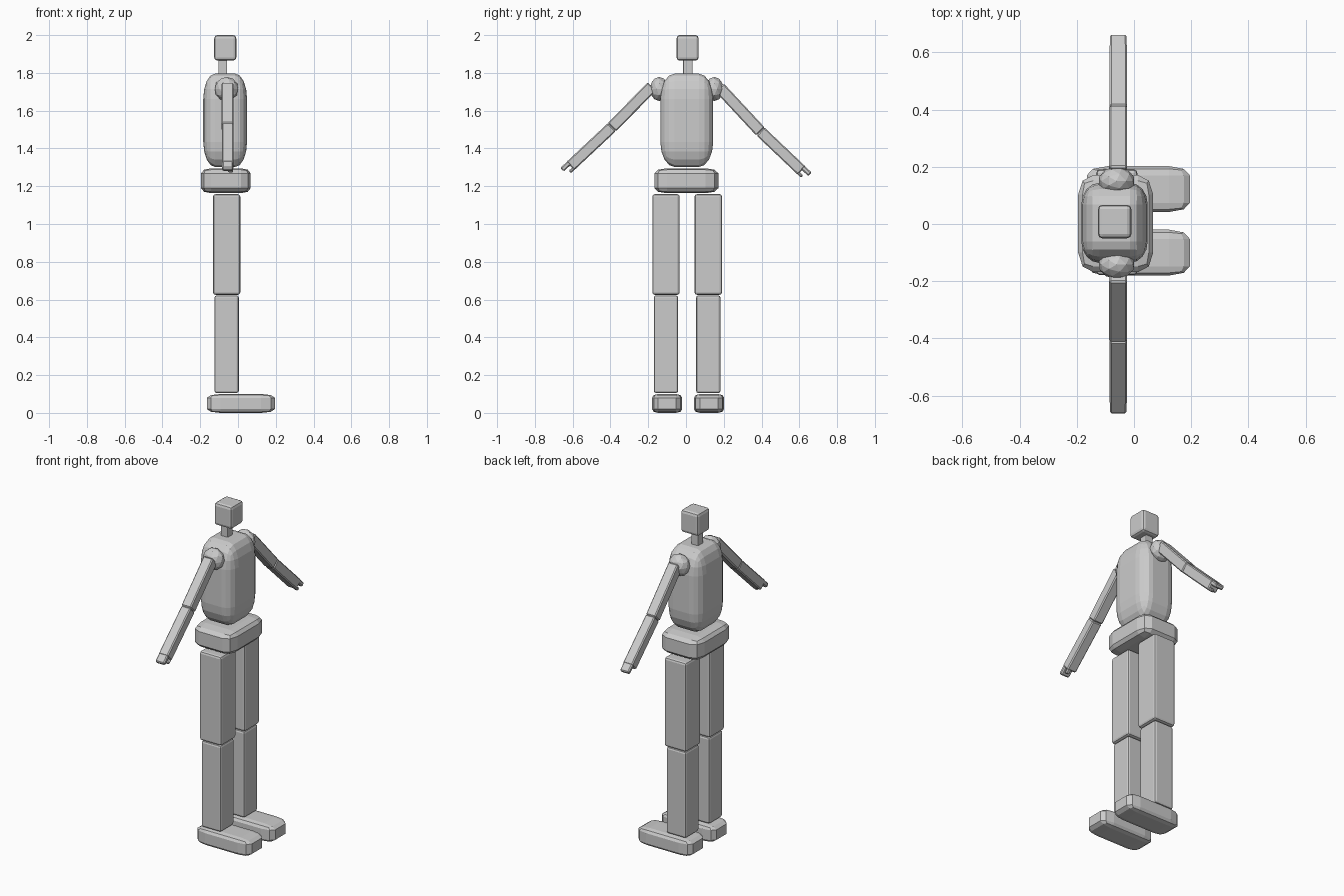
import bpy, bmesh
from mathutils import Matrix, Vector

if "Cube" in bpy.data.objects:
    bpy.data.objects.remove(bpy.data.objects["Cube"])


def block(name, lo, hi, ratio=0.1, segments=2, uniform=None):
    """Bevelled box between two corners; bevel is proportional or a fixed width."""
    lo, hi = Vector(lo), Vector(hi)
    size = hi - lo
    scale = Matrix.Diagonal((*size, 1))
    bm = bmesh.new()
    bmesh.ops.create_cube(bm, size=1)
    if uniform:
        bm.transform(scale)
    bmesh.ops.bevel(bm, geom=bm.edges[:], offset=uniform or ratio,
                    segments=segments, profile=0.5, affect='EDGES')
    if not uniform:
        bm.transform(scale)
    return finish(name, bm, Matrix.Translation((lo + hi) / 2))


def finish(name, bm, matrix):
    bmesh.ops.recalc_face_normals(bm, faces=bm.faces[:])
    mesh = bpy.data.meshes.new(name)
    bm.to_mesh(mesh)
    bm.free()
    ob = bpy.data.objects.new(name, mesh)
    ob.matrix_world = matrix
    bpy.context.collection.objects.link(ob)
    return ob


def bar(name, a, b, x0, x1, thick, offset=0.0):
    """Slim bevelled box from a to b, both (y, z), spanning x0..x1."""
    a, b = Vector((0, *a)), Vector((0, *b))
    along = (b - a).normalized()
    xaxis = Vector((1, 0, 0))
    up = along.cross(xaxis)
    if up.z < 0:
        up = -up
    length = (b - a).length
    ob = block(name, (-(x1 - x0) / 2, -thick / 2, -length / 2),
               ((x1 - x0) / 2, thick / 2, length / 2), uniform=0.006, segments=1)
    side = along.cross(xaxis)
    rot = Matrix((xaxis, side, along)).transposed().to_4x4()
    centre = (a + b) / 2 + up * offset + xaxis * (x0 + x1) / 2
    ob.matrix_world = Matrix.Translation(centre) @ rot


# Head, neck, torso, pelvis
block("head", (-0.126, -0.05, 1.865), (-0.009, 0.067, 2.0), 0.13, 2)
block("neck", (-0.104, -0.016, 1.785), (-0.057, 0.035, 1.873), 0.1, 2)
block("torso", (-0.184, -0.136, 1.302), (0.048, 0.144, 1.796), 0.27, 4)
block("pelvis", (-0.195, -0.168, 1.163), (0.067, 0.171, 1.295), 0.2, 2)

# Legs and feet
for side, s in (("right", -1), ("left", 1)):
    def leg(name, c, w, x0, x1, z0, z1, **kw):
        block(f"{side}_{name}", (x0, c - w / 2, z0), (x1, c + w / 2, z1), **kw)
    c = 0.006 + s * 0.112
    leg("thigh", c, 0.145, -0.132, 0.012, 0.625, 1.158, uniform=0.013)
    leg("shin", c, 0.129, -0.125, 0.004, 0.105, 0.622, uniform=0.012)
    leg("foot", 0.011 + s * 0.111, 0.16, -0.165, 0.195, 0.0, 0.1, ratio=0.2)

# Shoulders and arms; the two arms hang at slightly different heights
arms = {
    "right": ((-0.18, 1.728), (-0.392, 1.513), (-0.612, 1.307), (-0.142, 1.715)),
    "left": ((0.178, 1.722), (0.394, 1.490), (0.612, 1.283), (0.15, 1.715)),
}
for side, (top, elbow, wrist, ball) in arms.items():
    bm = bmesh.new()
    bmesh.ops.create_icosphere(bm, subdivisions=2, radius=1)
    finish(f"{side}_shoulder", bm,
           Matrix.Translation((-0.061, *ball)) @ Matrix.Diagonal((0.064, 0.05, 0.064, 1)))
    bar(f"{side}_upper_arm", top, elbow, -0.087, -0.024, 0.062)
    bar(f"{side}_forearm", elbow, wrist, -0.085, -0.024, 0.06)
    d = (Vector(wrist) - Vector(elbow)).normalized()
    w = Vector(wrist)
    bar(f"{side}_fingers", w - d * 0.01, w + d * 0.046, -0.084, -0.026, 0.026, 0.016)
    bar(f"{side}_thumb", w - d * 0.01, w + d * 0.024, -0.053, -0.026, 0.018, -0.021)
